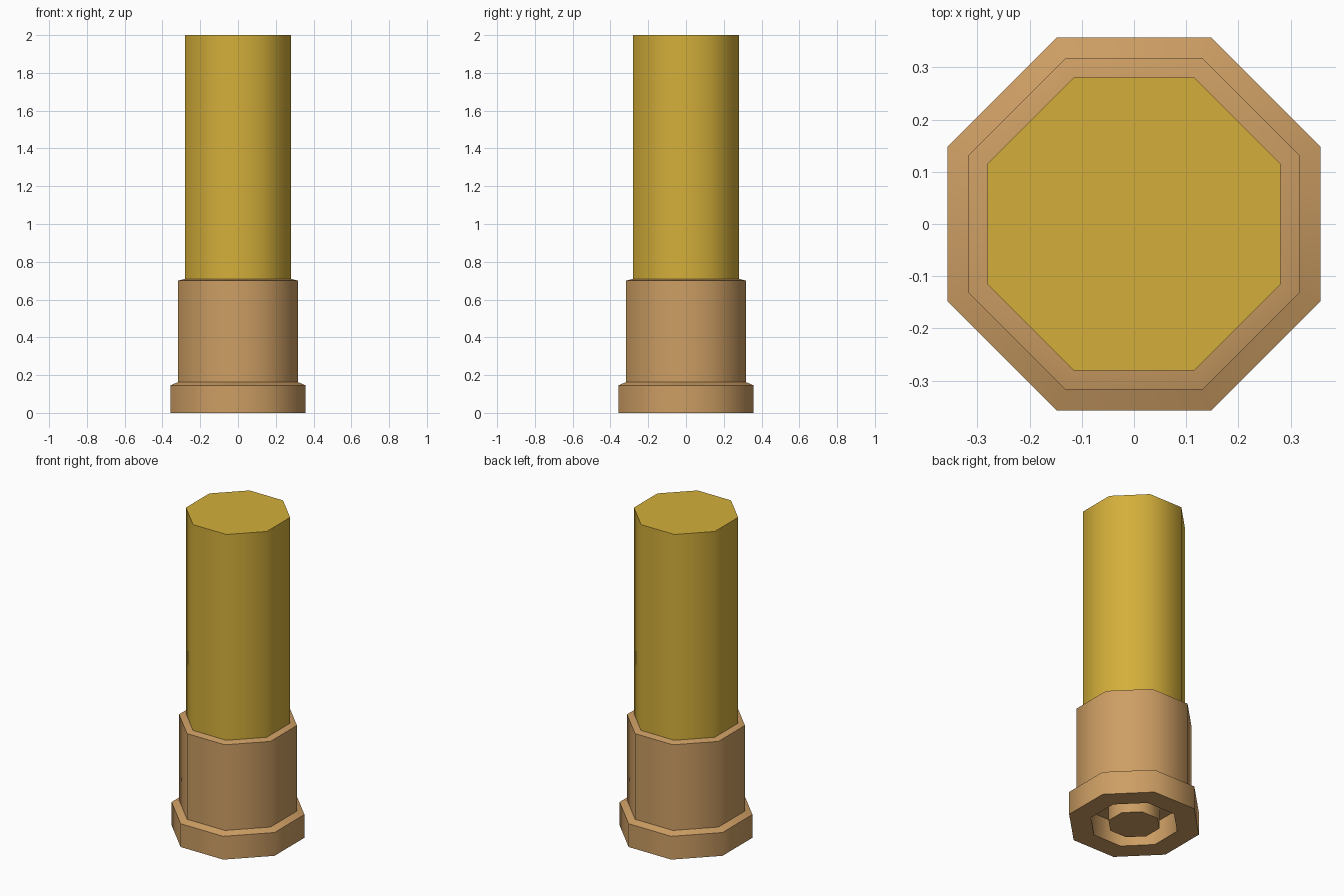
import bpy
import bmesh
import math

SIDES = 8

cube = bpy.data.objects.get("Cube")
if cube:
    bpy.data.objects.remove(cube, do_unlink=True)


def make_material(name, color):
    mat = bpy.data.materials.new(name)
    mat.use_nodes = True
    mat.diffuse_color = color
    mat.node_tree.nodes["Principled BSDF"].inputs["Base Color"].default_value = color
    return mat


def octagon_lathe(name, profile, mat):
    """Sweep (apothem, z) points into an eight-sided solid, capped at both ends."""
    bm = bmesh.new()
    rings = []
    for apothem, z in profile:
        radius = apothem / math.cos(math.pi / SIDES)
        ring = []
        for i in range(SIDES):
            a = (i + 0.5) * math.tau / SIDES
            ring.append(bm.verts.new((radius * math.cos(a), radius * math.sin(a), z)))
        rings.append(ring)
    for low, high in zip(rings, rings[1:]):
        for i in range(SIDES):
            j = (i + 1) % SIDES
            bm.faces.new((low[i], low[j], high[j], high[i]))
    bm.faces.new(rings[0][::-1])
    bm.faces.new(rings[-1])
    bmesh.ops.recalc_face_normals(bm, faces=bm.faces)
    mesh = bpy.data.meshes.new(name)
    bm.to_mesh(mesh)
    bm.free()
    mesh.materials.append(mat)
    obj = bpy.data.objects.new(name, mesh)
    bpy.context.collection.objects.link(obj)

    # Smooth around the sides, crisp at caps and steps
    bpy.ops.object.select_all(action="DESELECT")
    obj.select_set(True)
    bpy.context.view_layer.objects.active = obj
    bpy.ops.object.shade_smooth_by_angle(angle=math.radians(55))
    return obj


tan = make_material("tan", (0.61, 0.342, 0.127, 1))
gold = make_material("gold", (0.658, 0.429, 0.043, 1))

# Stepped base: central peg, groove underneath, foot rim, then collar
octagon_lathe("base", [
    (0.14, 0.0), (0.14, 0.14), (0.237, 0.14), (0.237, 0.0),
    (0.357, 0.0), (0.357, 0.146), (0.317, 0.163),
    (0.317, 0.70), (0.28, 0.71),
], tan)

# Tall column
octagon_lathe("column", [(0.28, 0.71), (0.28, 2.0)], gold)
